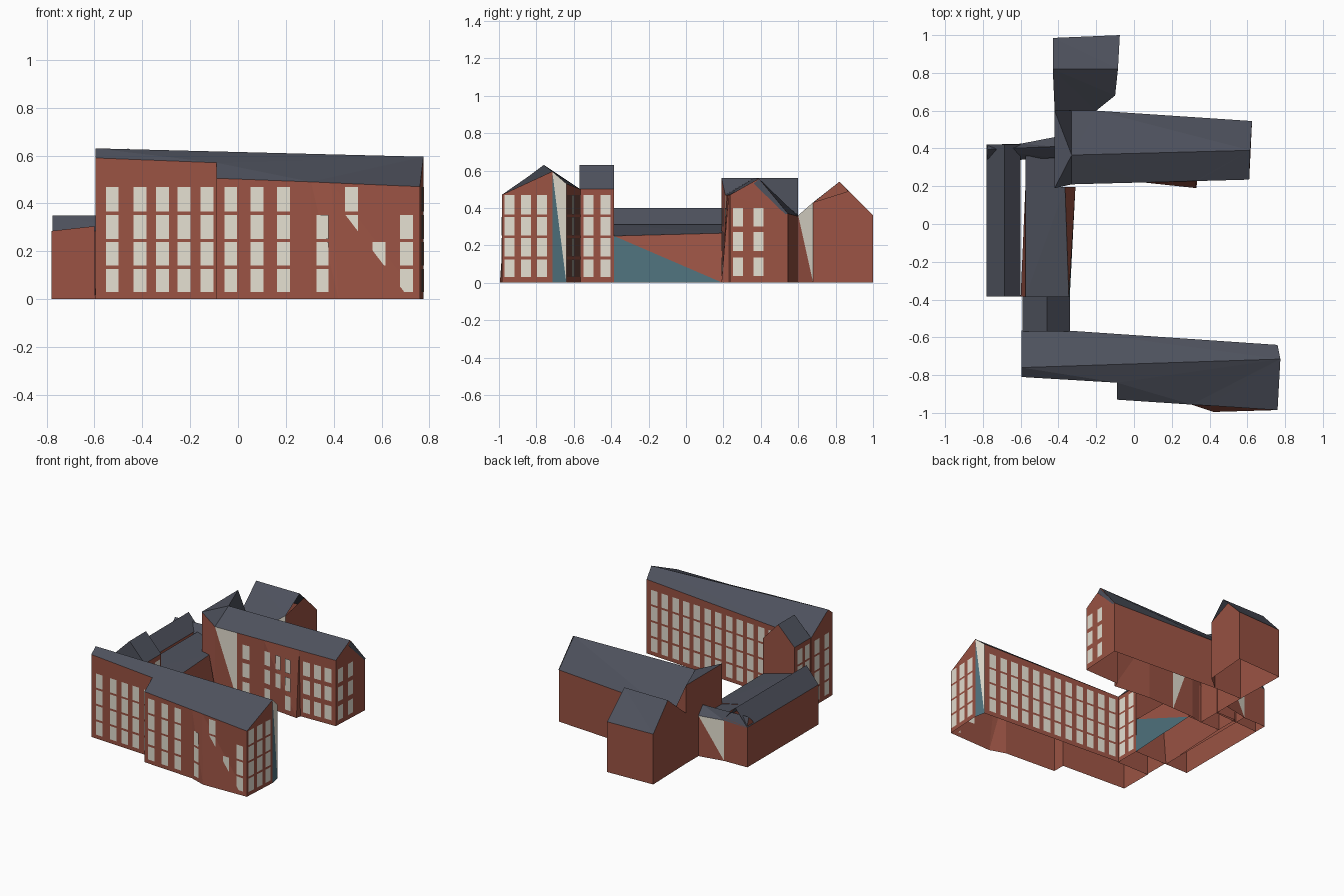
import bpy
import bmesh
from mathutils import Vector

cube = bpy.data.objects.get("Cube")
if cube:
    bpy.data.objects.remove(cube)


def material(name, rgb):
    m = bpy.data.materials.new(name)
    m.use_nodes = True
    m.diffuse_color = (*rgb, 1)
    m.node_tree.nodes["Principled BSDF"].inputs["Base Color"].default_value = (*rgb, 1)
    return m


BRICK = material("red_brick", (0.325, 0.086, 0.057))
SLATE = material("grey_slate", (0.076, 0.083, 0.109))
CREAM = material("cream_glass", (0.78, 0.74, 0.64))
TEAL = material("teal_panel", (0.08, 0.17, 0.21))
SLOTS = (BRICK, SLATE, CREAM, TEAL)


def finish(name, bm, mats):
    mesh = bpy.data.meshes.new(name)
    bm.to_mesh(mesh)
    bm.free()
    for m in mats:
        mesh.materials.append(m)
    bpy.context.collection.objects.link(bpy.data.objects.new(name, mesh))


def building(name, eaves, ridge, roof, gables=(), feet={}, tints={}):
    """Open-bottomed shell. Roof and gable faces index eaves + ridge.
    feet moves the foot of a corner; tints colours a wall's lower (0) or upper (1) half."""
    bm = bmesh.new()
    n = len(eaves)
    top = [bm.verts.new(p) for p in list(eaves) + list(ridge)]
    base = [bm.verts.new((*feet.get(i, p[:2]), 0)) for i, p in enumerate(eaves)]
    for i in range(n):
        j = (i + 1) % n
        halves = ((base[i], base[j], top[i]), (base[j], top[j], top[i]))
        for k, half in enumerate(halves):
            bm.faces.new(half).material_index = SLOTS.index(tints.get((i, k), BRICK))
    for slot, group in ((1, roof), (0, gables)):
        for ids in group:
            bm.faces.new([top[i] for i in ids]).material_index = slot
    bmesh.ops.recalc_face_normals(bm, faces=bm.faces[:])
    bmesh.ops.triangulate(bm, faces=[f for f in bm.faces if len(f.verts) > 3])
    finish(name, bm, SLOTS)


def plates(name, p, q, polys, mat, gap=0.004):
    """Flat panels on the wall p-q, drawn in (fraction along, height)."""
    a, b = Vector((*p, 0)), Vector((*q, 0))
    d = b - a
    out = Vector((d.y, -d.x, 0)).normalized() * gap
    bm = bmesh.new()
    for poly in polys:
        bm.faces.new([bm.verts.new(a + d * t + out + Vector((0, 0, z))) for t, z in poly])
    finish(name, bm, (mat,))


ROWS4 = ((0.03, 0.125), (0.14, 0.238), (0.252, 0.352), (0.366, 0.468))
ROWS3 = ((0.035, 0.135), (0.17, 0.27), (0.30, 0.40))


def windows(name, p, q, columns, rows=ROWS4, width=0.054):
    """Columns are fractions along the wall, or (fraction, row numbers)."""
    half = width / 2 / (Vector(q) - Vector(p)).length
    polys = []
    for col in columns:
        t, picks = col if isinstance(col, tuple) else (col, range(len(rows)))
        for r in picks:
            lo, hi = rows[r]
            polys.append([(t - half, lo), (t + half, lo), (t + half, hi), (t - half, hi)])
    plates(name, p, q, polys, CREAM)


def spread(count, start=0.0, end=1.0):
    return [start + (end - start) * (i + 0.5) / count for i in range(count)]


# Front wing; the foot of one front corner leans out across the windows
front = [(-.595, -.81, .59), (-.09, -.84, .57), (-.09, -.93, .505), (.305, -.956, .49),
         (.39, -.961, .486), (.76, -.985, .47), (.775, -.715, .595), (.76, -.64, .53),
         (-.34, -.565, .5), (-.595, -.565, .5)]
building("front_wing", front, [(-.595, -.76, .63)],
         [(0, 1, 6, 10), (1, 2, 3, 4, 5, 6), (6, 7, 8, 10), (8, 9, 10)], [(9, 0, 10)],
         feet={4: (.42, -.995)}, tints={(6, 0): TEAL, (6, 1): CREAM})
c = [p[:2] for p in front]
windows("front_left_windows", c[0], c[1],
        [(x + .595) / .505 for x in (-.525, -.41, -.315, -.225, -.13)])
right_columns = [((x + .09) / .85, rows) for x, rows in
                 ((-.03, range(4)), (.08, range(4)), (.19, range(4)),
                  (.475, [2, 3]), (.59, [1]), (.705, range(3)))]
windows("front_right_windows", c[2], c[5], right_columns)
windows("front_narrow_windows", c[3], (.42, -.995), [(.43, range(3))])
windows("east_end_windows", c[5], c[6], (.15, .48, .80))
windows("courtyard_windows", c[7], c[8], spread(12, .02, .99))
windows("west_end_windows", c[9], c[0], (.25, .7))

# Tall corner block between front wing and connector
building("corner_block", [(-.59, -.57, .5), (-.34, -.57, .5), (-.34, -.385, .5), (-.59, -.385, .5)],
         [(-.46, -.57, .63), (-.46, -.385, .63)],
         [(1, 2, 5, 4), (3, 0, 4, 5), (0, 1, 4)], [(2, 3, 5)])
windows("corner_block_windows", (-.34, -.57), (-.34, -.385), (.26, .75))
windows("corner_block_west_windows", (-.59, -.385), (-.59, -.57), (.3, .75))

# Low connector with leaning walls and a shallow shed roof
building("connector", [(-.575, -.385, .31), (-.345, -.385, .25), (-.365, .195, .265), (-.575, .195, .31)],
         [], [(0, 1, 2, 3)], feet={0: (-.60, -.385), 1: (-.34, -.385), 2: (-.31, .195)},
         tints={(1, 0): TEAL})
building("connector_north_end", [(-.575, .19, .31), (-.415, .19, .27), (-.415, .36, .27), (-.575, .36, .31)],
         [], [(0, 1, 2, 3)])

# West building, gables left open under the roof
building("west_building", [(-.78, -.385, .285), (-.60, -.385, .305), (-.60, .42, .305), (-.78, .42, .285)],
         [(-.685, -.385, .40), (-.685, .42, .40)],
         [(1, 2, 5, 4), (3, 0, 4, 5)])

# Cross-gabled link
building("link", [(-.775, .33, .28), (-.42, .35, .29), (-.42, .46, .29), (-.60, .425, .29), (-.775, .42, .28)],
         [(-.775, .395, .35), (-.42, .41, .35)],
         [(0, 1, 6, 5), (2, 3, 6), (3, 4, 5, 6)], [(1, 2, 6), (4, 0, 5)], tints={(2, 1): CREAM})

# North wing with a leaning stretch of south wall
building("north_wing", [(-.42, .19, .56), (-.33, .21, .47), (-.16, .2145, .47), (.05, .22, .47),
                        (.325, .2275, .47), (.335, .2275, .47), (.61, .235, .47), (.625, .545, .37),
                        (-.2, .6, .355), (-.33, .6, .36), (-.42, .6, .56)],
         [(-.33, .365, .56), (.615, .39, .557)],
         [(0, 1, 11), (0, 11, 10), (11, 9, 10), (1, 2, 3, 4, 5, 6, 12, 11), (12, 7, 8, 11), (11, 8, 9)],
         [(6, 7, 12)], feet={4: (.33, .19)}, tints={(1, 1): CREAM})
windows("leaning_wall_windows", (.05, .219), (.33, .19), (.12, (.45, [1, 2]), .75), ROWS3, .045)
windows("north_wing_south_windows", (-.33, .21), (.61, .235), (.26, .762, .85, .937), ROWS3)
windows("north_wing_east_windows", (.61, .235), (.625, .545), (.14, .49), ROWS3)
plates("north_wing_east_verge", (.61, .235), (.625, .545),
       [[(.41, .53), (.96, .365), (1, .37), (.5, .555)]], SLATE)

# Back building, roof sheet rising above a lower end wall
building("back_building", [(-.42, .6, .36), (-.2, .6, .36), (-.1, .68, .43), (-.075, 1.0, .36), (-.43, .985, .36)],
         [(-.085, .82, .54), (-.43, .82, .54), (-.085, .87, .49)],
         [(0, 1, 2, 5, 6), (3, 4, 6, 5)], [(2, 3, 7), (4, 0, 6)], tints={(1, 1): CREAM})
